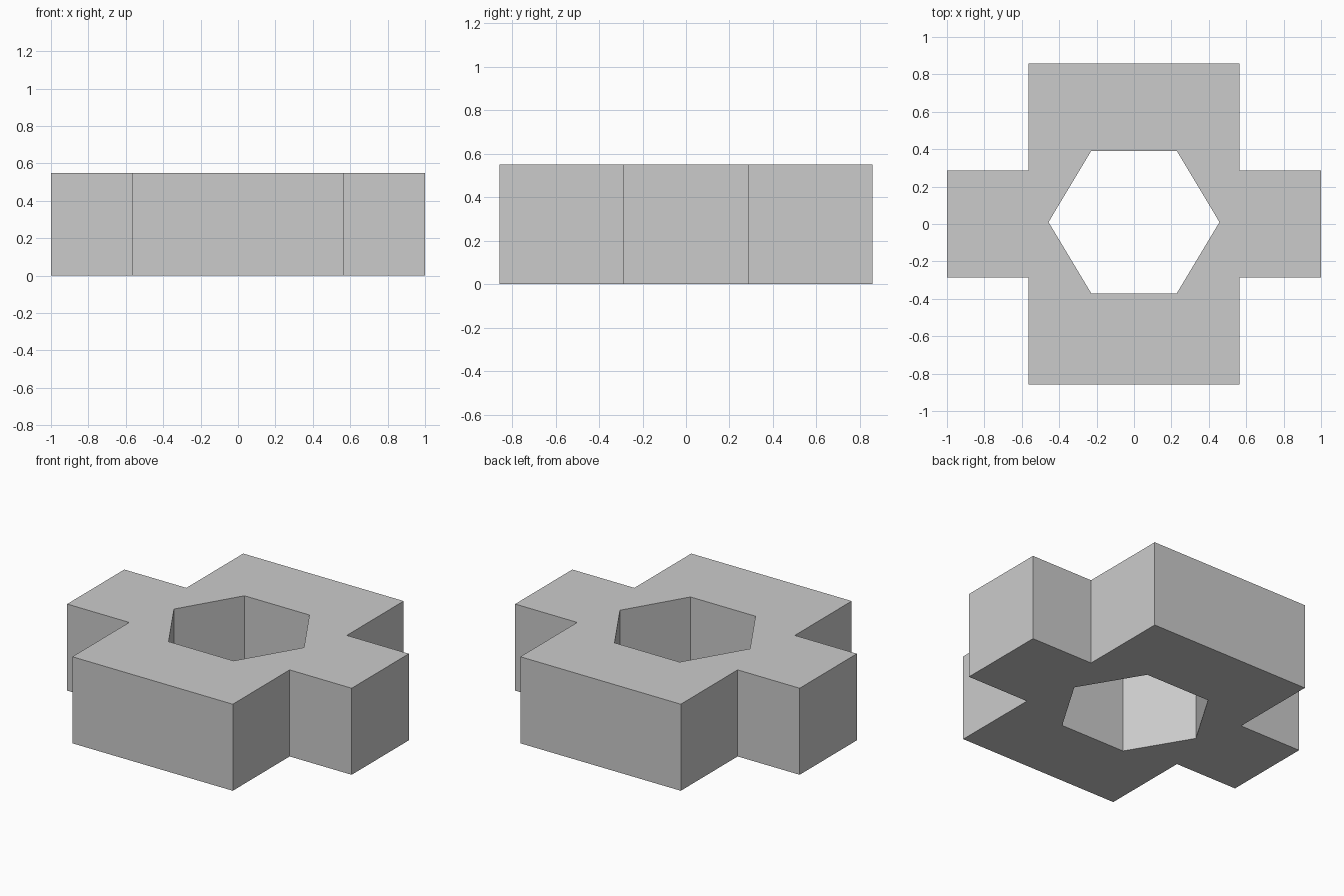
import bpy, bmesh
from math import cos, sin, pi

old = bpy.data.objects.get("Cube")
if old:
    bpy.data.objects.remove(old, do_unlink=True)

HEIGHT = 0.55
ARM_X, ARM_Y = 1.0, 0.287       # side arms
BODY_X, BODY_Y = 0.564, 0.858   # main block
HOLE_RX, HOLE_RY, HOLE_Y = 0.457, 0.44, 0.01

grey = bpy.data.materials.new("plain grey")
grey.use_nodes = True
colour = (0.6, 0.6, 0.6, 1)
grey.diffuse_color = colour
grey.node_tree.nodes["Principled BSDF"].inputs["Base Color"].default_value = colour

# Cross outline, one corner mirrored into four quadrants
corner = [(ARM_X, ARM_Y), (BODY_X, ARM_Y), (BODY_X, BODY_Y)]
outline = []
for sx, sy in ((1, 1), (-1, 1), (-1, -1), (1, -1)):
    quarter = [(sx * x, sy * y) for x, y in corner]
    outline += quarter if sx == sy else quarter[::-1]

# Hexagonal through hole
hole = [(HOLE_RX * cos(i * pi / 3), HOLE_Y + HOLE_RY * sin(i * pi / 3)) for i in range(6)]

bm = bmesh.new()


def add_loop(points):
    verts = [bm.verts.new((x, y, 0)) for x, y in points]
    return [bm.edges.new((verts[i - 1], verts[i])) for i in range(len(verts))]


# Fill between the loops and raise to full height
edges = add_loop(outline) + add_loop(hole)
bmesh.ops.triangle_fill(bm, edges=edges, use_beauty=True)
top = bmesh.ops.extrude_face_region(bm, geom=bm.faces[:], use_keep_orig=True)["geom"]
bmesh.ops.translate(bm, verts=[v for v in top if isinstance(v, bmesh.types.BMVert)],
                    vec=(0, 0, HEIGHT))
bmesh.ops.recalc_face_normals(bm, faces=bm.faces[:])

mesh = bpy.data.meshes.new("cross_block")
bm.to_mesh(mesh)
bm.free()
mesh.materials.append(grey)
block = bpy.data.objects.new("cross_block", mesh)
bpy.context.collection.objects.link(block)
